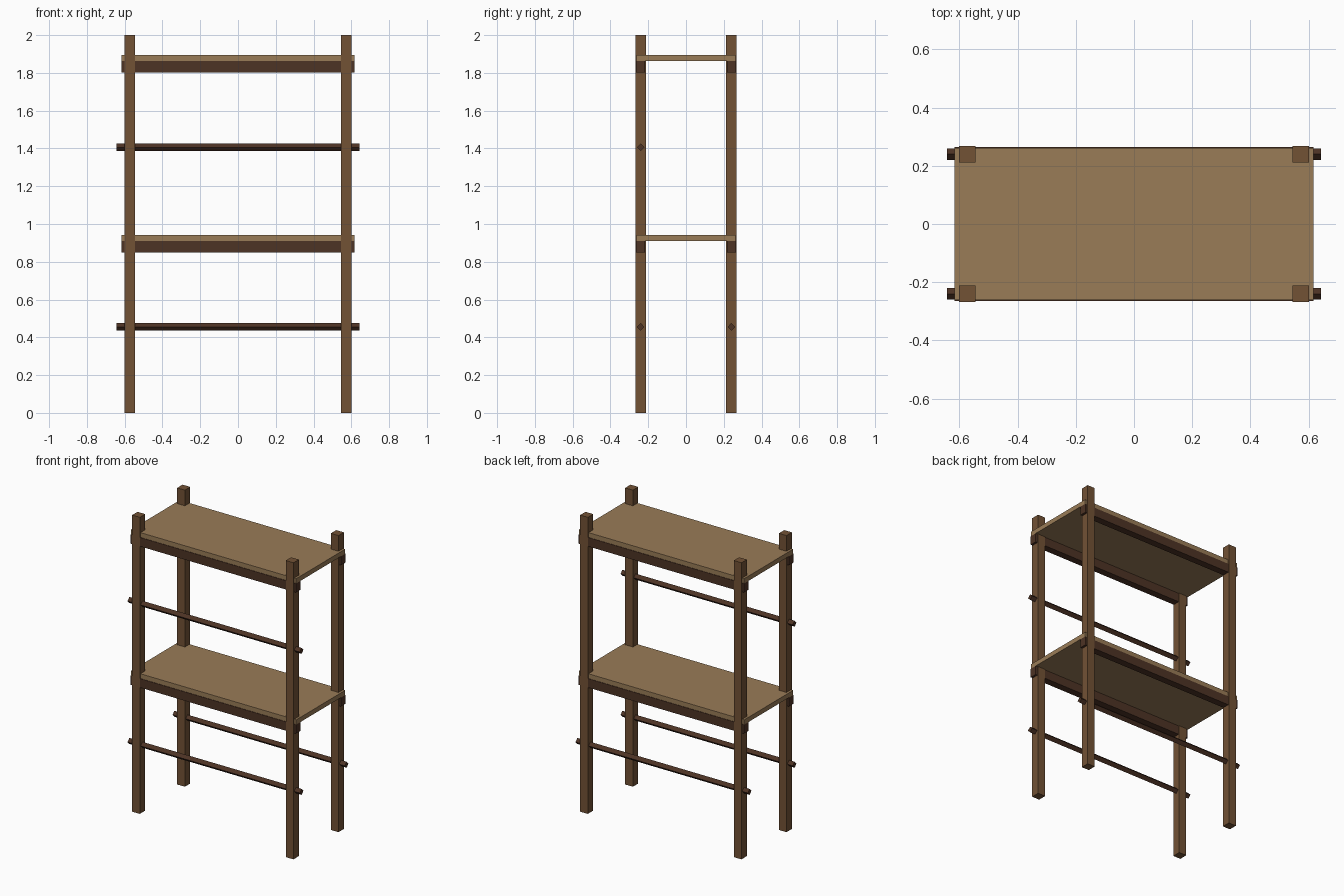
import bpy
import bmesh
import math

if "Cube" in bpy.data.objects:
    bpy.data.objects.remove(bpy.data.objects["Cube"])


def material(name, rgb):
    m = bpy.data.materials.new(name)
    m.diffuse_color = (*rgb, 1)
    m.use_nodes = True
    m.node_tree.nodes["Principled BSDF"].inputs["Base Color"].default_value = m.diffuse_color
    return m


post_wood = material("post_wood", (0.17, 0.085, 0.036))
shelf_wood = material("shelf_wood", (0.32, 0.20, 0.095))
dark_wood = material("dark_wood", (0.075, 0.033, 0.018))


def finish(obj, name, mat):
    obj.name = name
    obj.data.name = name
    obj.data.materials.append(mat)


def box(name, x, y, z, mat):
    """Box from (min, max) ranges."""
    lo, hi = zip(x, y, z)
    bpy.ops.mesh.primitive_cube_add(
        size=1, location=[(a + b) / 2 for a, b in zip(lo, hi)])
    obj = bpy.context.object
    obj.scale = [b - a for a, b in zip(lo, hi)]
    bpy.ops.object.transform_apply(location=False, rotation=False, scale=True)
    finish(obj, name, mat)


def rod(name, y, z):
    """Four-sided bar along x, standing on its corner."""
    bpy.ops.mesh.primitive_cylinder_add(
        vertices=4, radius=0.02, depth=1.285,
        location=(0, y, z), rotation=(0, math.pi / 2, 0))
    finish(bpy.context.object, name, dark_wood)


PX, PY, HW = 0.573, 0.24, 0.0285

for side, sy in (("front", -1), ("back", 1)):
    y = sy * PY
    # corner posts
    for hand, sx in (("left", -1), ("right", 1)):
        x = sx * PX
        box(f"{side}_{hand}_post", (x - HW, x + HW), (y - HW, y + HW),
            (0, 2), post_wood)
    # support rails under each shelf
    for level, top in (("lower", 0.91), ("upper", 1.862)):
        box(f"{side}_{level}_rail", (-0.617, 0.617), (y - 0.024, y + 0.024),
            (top - 0.06, top), dark_wood)
    # low cross rods
    rod(f"{side}_lower_rod", y, 0.455)

# single upper rod at the front
rod("front_upper_rod", -PY, 1.406)

# shelf boards
for level, z in (("lower", 0.91), ("upper", 1.862)):
    box(f"{level}_shelf", (-0.617, 0.617), (-0.261, 0.261),
        (z, z + 0.032), shelf_wood)
